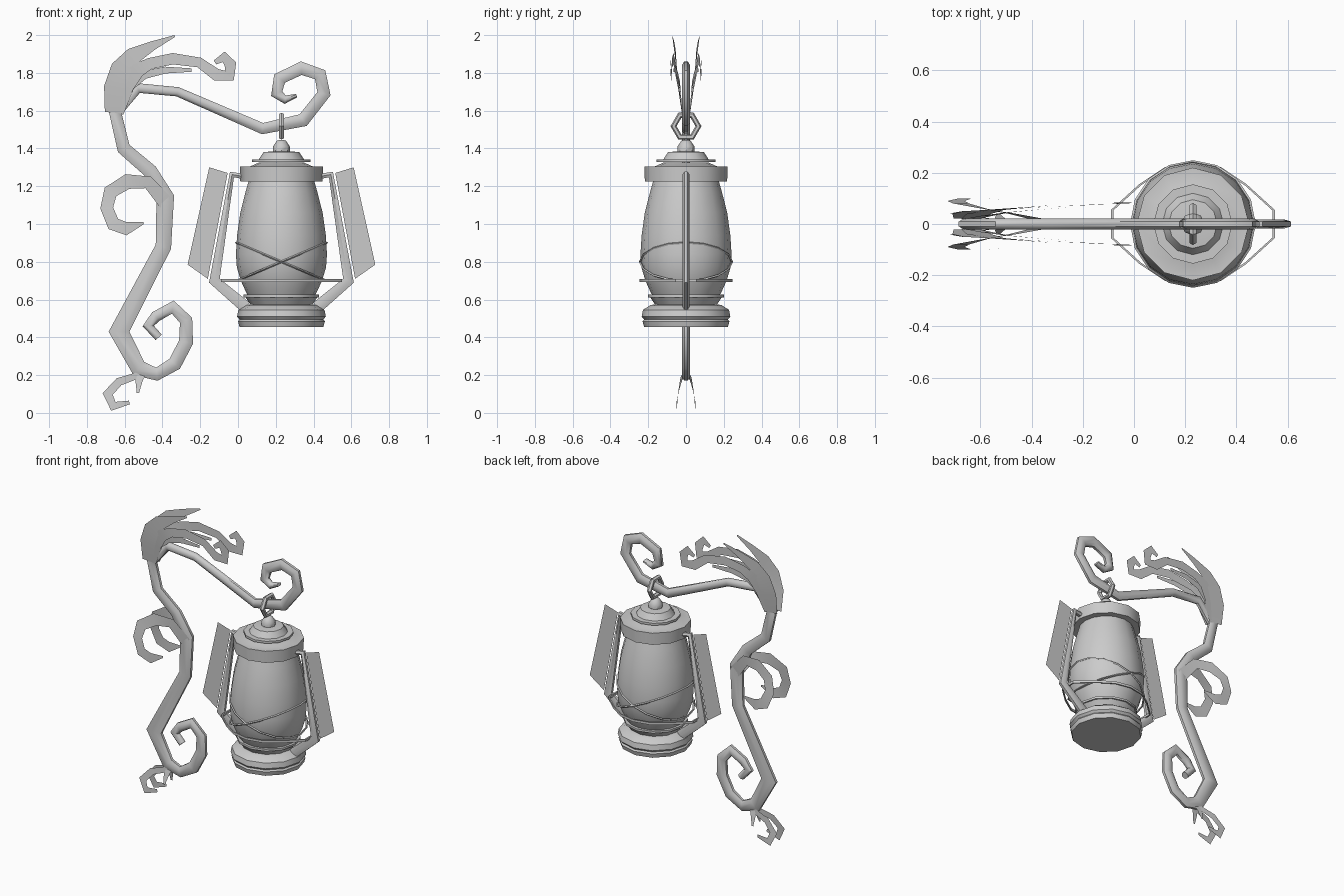
import bpy, math
from mathutils import Vector

if "Cube" in bpy.data.objects:
    bpy.data.objects.remove(bpy.data.objects["Cube"])

CX = 0.23  # lantern axis


def make(name, verts, faces, angle=40):
    me = bpy.data.meshes.new(name)
    me.from_pydata(verts, [], faces)
    me.validate()
    ob = bpy.data.objects.new(name, me)
    bpy.context.collection.objects.link(ob)
    smooth(ob, angle)
    return ob


def smooth(ob, angle=40):
    bpy.ops.object.select_all(action='DESELECT')
    ob.select_set(True)
    bpy.context.view_layer.objects.active = ob
    bpy.ops.object.shade_smooth_by_angle(angle=math.radians(angle))


def side(pts, i):
    """In-plane normal of an xz path at point i."""
    p = [Vector((q[0], q[1])) for q in pts]
    a = (p[i] - p[i - 1]).normalized() if i > 0 else Vector((0, 0))
    b = (p[i + 1] - p[i]).normalized() if i < len(p) - 1 else Vector((0, 0))
    t = (a + b).normalized()
    return Vector((-t.y, t.x))


def tube(name, pts, ry, n=8):
    """Tube along (x, z, in-plane radius), flattened to ry in depth."""
    verts, faces = [], []
    for i, (x, z, r) in enumerate(pts):
        s = side(pts, i)
        for k in range(n):
            a = 2 * math.pi * (k + 0.5) / n
            c = math.cos(a) / math.cos(math.pi / n) * r
            verts.append((x + s.x * c, math.sin(a) / math.cos(math.pi / n) * ry, z + s.y * c))
    for i in range(len(pts) - 1):
        for k in range(n):
            j = (k + 1) % n
            faces.append((i * n + k, i * n + j, i * n + n + j, i * n + n + k))
    faces.append(tuple(range(n))[::-1])
    faces.append(tuple(range((len(pts) - 1) * n, len(pts) * n)))
    return make(name, verts, faces, 50)


def leaf(name, pts):
    """Pair of thin ribbons along (x, z, half width, depth), mirrored in y."""
    for tag, sy in (("front", -1), ("back", 1)):
        verts = []
        for i, (x, z, w, y) in enumerate(pts):
            s = side(pts, i) * w
            verts += [(x + s.x, y * sy, z + s.y), (x - s.x, y * sy, z - s.y)]
        faces = [(2 * i, 2 * i + 1, 2 * i + 3, 2 * i + 2) for i in range(len(pts) - 1)]
        make(f"{name}_{tag}", verts, faces)


def lathe(name, prof, n=12):
    verts = [(CX + r * math.cos(2 * math.pi * k / n), r * math.sin(2 * math.pi * k / n), z)
             for r, z in prof for k in range(n)]
    faces = [(i * n + k, i * n + (k + 1) % n, i * n + n + (k + 1) % n, i * n + n + k)
             for i in range(len(prof) - 1) for k in range(n)]
    faces.append(tuple(range(n))[::-1])
    faces.append(tuple(range((len(prof) - 1) * n, len(prof) * n)))
    return make(name, verts, faces)


# Scrolled bracket
tube("bracket", [
    (-.42, .40, .022), (-.475, .46, .03), (-.435, .51, .03), (-.345, .56, .035), (-.275, .49, .035),
    (-.275, .375, .038), (-.335, .26, .038), (-.43, .205, .035), (-.525, .235, .045),
    (-.63, .43, .055), (-.395, .88, .042), (-.385, 1.14, .048), (-.465, 1.28, .038),
    (-.605, 1.40, .036), (-.65, 1.59, .036), (-.53, 1.72, .028), (-.32, 1.70, .025),
    (.13, 1.505, .03), (.345, 1.55, .036), (.455, 1.69, .036), (.435, 1.79, .036),
    (.335, 1.825, .036), (.22, 1.77, .036), (.205, 1.69, .032), (.25, 1.658, .022), (.31, 1.68, .01)],
    .022)

# Top leaf fingers
leaf("top_leaf_upper", [
    (-.665, 1.59, .04, .022), (-.655, 1.72, .055, .04), (-.62, 1.82, .055, .05),
    (-.555, 1.89, .045, .055), (-.45, 1.945, .024, .063), (-.335, 1.995, .005, .072)])
leaf("top_leaf_curl", [
    (-.64, 1.59, .035, .02), (-.605, 1.735, .055, .04), (-.53, 1.815, .038, .055),
    (-.465, 1.85, .03, .06), (-.345, 1.875, .03, .067), (-.205, 1.855, .027, .073),
    (-.115, 1.79, .032, .078), (-.045, 1.785, .034, .08), (-.04, 1.845, .032, .083),
    (-.075, 1.885, .028, .085), (-.122, 1.855, .012, .085)])
leaf("top_leaf_lower", [
    (-.635, 1.59, .03, .02), (-.575, 1.735, .03, .032), (-.495, 1.79, .022, .045),
    (-.385, 1.815, .018, .055), (-.245, 1.815, .009, .065)])

# Middle curled leaf
leaf("middle_leaf", [
    (-.38, 1.11, .04, .02), (-.475, 1.22, .034, .04), (-.585, 1.225, .04, .06),
    (-.675, 1.17, .038, .08), (-.695, 1.085, .034, .09), (-.66, 1.0, .037, .1),
    (-.59, .975, .035, .1), (-.5, 1.005, .006, .095)])

# Bottom curled leaf and its prong
leaf("bottom_leaf", [
    (-.5, .205, .02, .012), (-.555, .19, .018, .02), (-.63, .165, .022, .03), (-.69, .1, .027, .042),
    (-.66, .035, .026, .05), (-.575, .055, .01, .05)])
leaf("bottom_prong", [(-.51, .21, .02, .012), (-.525, .165, .018, .025), (-.53, .105, .006, .04)])

# Lantern body
lathe("lantern_base", [(.222, .456), (.23, .485), (.222, .495), (.235, .51), (.228, .545),
                       (.19, .57), (.165, .575), (.19, .612)])
lathe("lower_flange", [(.2, .612), (.2, .626)])
lathe("glass_globe", [(.172, .61), (.19, .645), (.215, .70), (.236, .77), (.241, .84),
                      (.235, .94), (.218, 1.06), (.19, 1.17), (.17, 1.24)], 16)
lathe("cap", [(.165, 1.225), (.218, 1.225), (.22, 1.305), (.165, 1.305), (.12, 1.325)])
lathe("cap_disc", [(.155, 1.327), (.155, 1.342)])
lathe("cap_cone", [(.12, 1.342), (.095, 1.38), (.05, 1.385)])
lathe("knob", [(.045, 1.383), (.045, 1.41), (.025, 1.44), (.012, 1.445)], 8)

# Hanging ring
bpy.ops.mesh.primitive_torus_add(major_segments=6, minor_segments=6, major_radius=.066,
                                 minor_radius=.016, location=(CX, 0, 1.518),
                                 rotation=(0, math.pi / 2, 0))
ring = bpy.context.object
ring.name = "hanging_ring"
ring.rotation_euler = (math.pi / 2, math.pi / 2, math.pi / 2)
for v in ring.data.vertices:  # turn so two corners point sideways in y
    v.co = Vector((v.co.y, -v.co.x, v.co.z))
ring.rotation_euler = (0, math.pi / 2, 0)
# local x becomes z, local y stays y: hexagon corners sit on +-y
smooth(ring, 35)

# Side frame tubes and flat wing panels
for tag, s in (("left", -1), ("right", 1)):
    tube(f"frame_{tag}", [(CX + s * dx, z, r) for dx, z, r in
         ((.19, 1.25, .014), (.262, 1.262, .018), (.355, .70, .03), (.19, .56, .032))], .016, 6)
    make(f"wing_{tag}", [(CX + s * dx, 0, z) for dx, z in
         ((.382, 1.30), (.285, 1.27), (.39, .71), (.497, .785))], [(0, 1, 2, 3)])

# Crossed wires around the globe
for tag, s in (("a", -1), ("b", 1)):
    bpy.ops.mesh.primitive_torus_add(major_segments=16, minor_segments=4, major_radius=.243,
                                     minor_radius=.006, location=(CX, 0, .80),
                                     rotation=(0, s * .4, 0))
    wire = bpy.context.object
    wire.name = f"wire_{tag}"
    wire.scale.x = 1.07
    smooth(wire)

# Horizontal wire tied to both frames
quarter = [(.32, .055), (.21, .155), (.11, .222), (0, .245)]
loop = quarter + [(-x, y) for x, y in quarter[-2::-1]]
loop += [(x, -y) for x, y in loop[::-1]]
n = len(loop)
verts = [(CX + x * f, y * f, .70 + dz) for x, y in loop
         for f, dz in ((1, -.008), (1, .008), (.97, .008), (.97, -.008))]
faces = [(4 * i + k, 4 * ((i + 1) % n) + k, 4 * ((i + 1) % n) + (k + 1) % 4, 4 * i + (k + 1) % 4)
         for i in range(n) for k in range(4)]
make("wire_horizontal", verts, faces)
